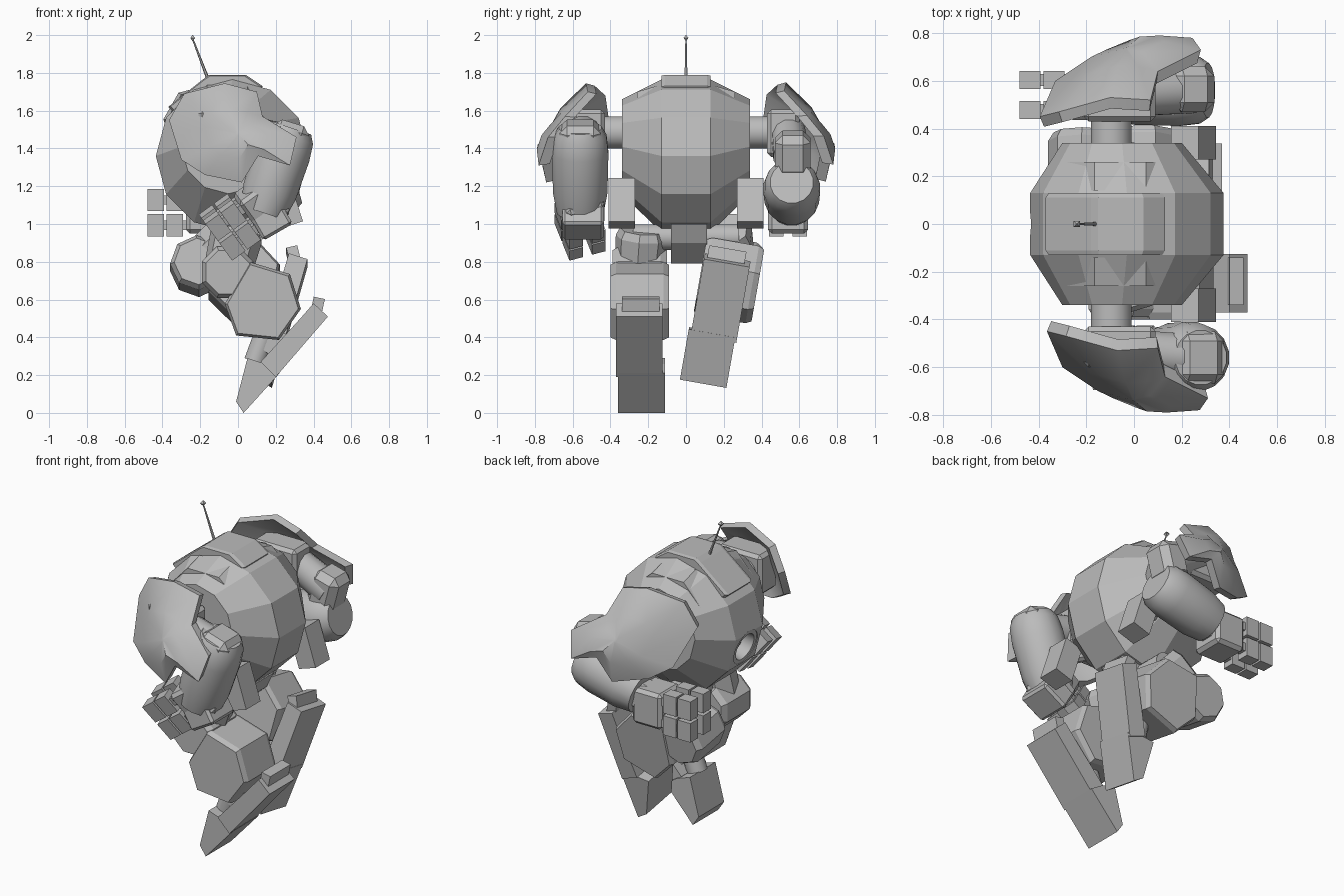
import bpy, bmesh
from math import sin, cos, pi, radians
from mathutils import Matrix, Vector

cube = bpy.data.objects.get("Cube")
if cube:
    bpy.data.objects.remove(cube, do_unlink=True)

grey = bpy.data.materials.new("plain_grey")
grey.use_nodes = True
grey.diffuse_color = (0.5, 0.5, 0.5, 1)
grey.node_tree.nodes["Principled BSDF"].inputs["Base Color"].default_value = (0.5, 0.5, 0.5, 1)
STILL = Matrix.Identity(4)


def finish(name, bm, smooth=0, pose=STILL):
    bm.transform(pose)
    bmesh.ops.recalc_face_normals(bm, faces=bm.faces)
    mesh = bpy.data.meshes.new(name)
    bm.to_mesh(mesh)
    bm.free()
    mesh.materials.append(grey)
    if smooth:
        mesh.shade_smooth()
        mesh.set_sharp_from_angle(angle=radians(smooth))
    ob = bpy.data.objects.new(name, mesh)
    bpy.context.collection.objects.link(ob)
    return ob


def loft(name, rings, smooth=0, pose=STILL, closed=False):
    """Skin a row of equal rings; cap the ends or join them in a loop."""
    bm = bmesh.new()
    rows = [[bm.verts.new(p) for p in ring] for ring in rings]
    n = len(rows[0])
    pairs = list(zip(rows, rows[1:])) + ([(rows[-1], rows[0])] if closed else [])
    for a, b in pairs:
        for i in range(n):
            j = (i + 1) % n
            bm.faces.new((a[i], a[j], b[j], b[i]))
    if not closed:
        bm.faces.new(rows[0])
        bm.faces.new(rows[-1])
    return finish(name, bm, smooth, pose)


def prism(name, pts, y0, y1, pose=STILL, inset=1.0, lip=0.0):
    """Side profile in x and z, drawn out along y, with optional chamfered ends."""
    cx = sum(p[0] for p in pts) / len(pts)
    cz = sum(p[1] for p in pts) / len(pts)

    def ring(y, k):
        return [(cx + (x - cx) * k, y, cz + (z - cz) * k) for x, z in pts]
    rings = [ring(y0, inset), ring(y1, inset)]
    if lip:
        rings[1:1] = [ring(y0 + lip, 1), ring(y1 - lip, 1)]
    return loft(name, rings, 0, pose)


def drum(name, start, end, profile, sides=16, smooth=35, pose=STILL, closed=False):
    """Turned part from start to end; profile holds (fraction, radius)."""
    start, end = Vector(start), Vector(end)
    turn = (end - start).to_track_quat('Z', 'Y')
    rings = []
    for t, r in profile:
        mid = start.lerp(end, t)
        rings.append([mid + turn @ Vector((r * cos(a), r * sin(a), 0))
                      for a in (2 * pi * (i + 0.5) / sides for i in range(sides))])
    return loft(name, rings, smooth, pose, closed)


def box(name, centre, size, pose=STILL, tilt=0, bevel=0):
    bm = bmesh.new()
    bmesh.ops.create_cube(bm, size=1)
    bmesh.ops.scale(bm, vec=size, verts=bm.verts)
    if bevel:
        bmesh.ops.bevel(bm, geom=bm.edges[:], offset=bevel, segments=1, affect='EDGES')
    place = Matrix.Translation(centre) @ Matrix.Rotation(radians(tilt), 4, 'Y')
    return finish(name, bm, 0, pose @ place)


# Body: twelve-sided drum across y with tapered ends
def body_ring(y, r, x, z):
    return [(x + r * cos(i * pi / 6), y, z + r * sin(i * pi / 6)) for i in range(12)]


body = loft("body", [body_ring(-0.34, 0.25, -0.05, 1.41), body_ring(-0.13, 0.405, -0.03, 1.36),
                     body_ring(0.13, 0.405, -0.03, 1.36), body_ring(0.34, 0.25, -0.05, 1.41)])
prism("top_hatch", [(-0.37, 1.62), (-0.18, 1.77), (-0.15, 1.79), (0.04, 1.79), (0.13, 1.73),
                    (0.08, 1.55), (-0.25, 1.5)], -0.13, 0.13, inset=0.95, lip=0.02)

# Round eye sunk into the face
cutter = drum("eye_cutter", (-0.52, 0, 1.235), (-0.33, 0, 1.285), [(0, 0.11), (1, 0.11)], 20, 0)
cutter.hide_render = True
cutter.hide_set(True)
cut = body.modifiers.new("eye_hole", 'BOOLEAN')
cut.object = cutter
cut.solver = 'EXACT'
drum("eye_ring", (-0.34, 0, 1.282), (-0.405, 0, 1.265),
     [(0, 0.075), (0, 0.11), (1, 0.11), (1, 0.085)], 20, closed=True)

# Antenna
drum("antenna_rod", (-0.16, 0, 1.77), (-0.24, 0, 1.98), [(0, 0.009), (1, 0.004)], 6)
drum("antenna_tip", (-0.24, 0, 1.97), (-0.24, 0, 2), [(0, 0.003), (0.5, 0.018), (1, 0.003)], 4, 0)

# Pelvis
prism("pelvis", [(-0.16, 1.02), (0.17, 1.0), (0.12, 0.9), (0, 0.79), (-0.1, 0.81)], -0.08, 0.11)
drum("hip_axle", (0, -0.28, 0.93), (0, 0.28, 0.93), [(0, 0.07), (1, 0.07)])

# Shoulder shield outline, given for the +y side
RIM = [(-0.365, 0.45, 1.55), (-0.285, 0.47, 1.69), (-0.07, 0.53, 1.745), (0.1, 0.52, 1.7),
       (0.13, 0.64, 1.57), (0.31, 0.73, 1.46), (0.275, 0.78, 1.31), (0.106, 0.77, 1.36),
       (0.02, 0.74, 1.22), (-0.175, 0.66, 1.26), (-0.3, 0.6, 1.34)]


def shield(name, side, shift, lift):
    centre = Vector((0, 0.74, 1.48))
    rings = []
    for depth, steps in ((0, (0.04, 0.5, 1)), (0.06, (0.95, 0.5, 0.04))):
        for k in steps:
            ring = [centre.lerp(Vector(p), k) for p in RIM]
            push = 0.03 * (1 - abs(2 * k - 1)) - depth
            rings.append([(p.x + shift, side * (p.y + push), p.z + lift) for p in ring])
    loft(name, rings, 38)


def hand(label, pose):
    """Palm with a two by two set of jointed fingers reaching along -x."""
    box(label + "_palm", (0.02, 0, 0), (0.2, 0.21, 0.22), pose, bevel=0.02)
    for row in (-1, 1):
        for col in (-1, 1):
            y, z = col * 0.063, row * 0.067
            box(label + "_finger_joint", (-0.16, y, z), (0.18, 0.05, 0.05), pose)
            for part in range(2):
                box(label + "_finger", (-0.14 - part * 0.1, y, z), (0.088, 0.076, 0.118), pose)


# Paired shoulders, vents and hip flaps
VENT = [(-0.29, 1.6), (-0.165, 1.735), (0.05, 1.735), (0.16, 1.64), (0, 1.5)]
for side, label in ((-1, "right"), (1, "left")):
    drum(label + "_shoulder_axle", (-0.095, side * 0.3, 1.485), (-0.095, side * 0.46, 1.485),
         [(0, 0.087), (1, 0.087)])
    box(label + "_shoulder_block", (-0.06, side * 0.515, 1.48), (0.3, 0.17, 0.25), bevel=0.02)
    loft(label + "_top_vent", [[(x, side * y, z - drop) for x, z in VENT]
                               for y, drop in ((0.14, 0), (0.26, 0.035))])
    box(label + "_hip_flap", (0.25, side * 0.34, 1.11), (0.12, 0.14, 0.24), tilt=-18)
    drum(label + "_flap_strut", (0.05, side * 0.28, 1.22), (0.24, side * 0.33, 1.13), [(0, 0.03), (1, 0.03)], 8)
shield("right_shoulder_shield", -1, 0, 0)
shield("left_shoulder_shield", 1, -0.03, 0.005)

# Right arm, hanging behind with the hand turned down
SLEEVE = [(0, 0.115), (0.1, 0.142), (0.3, 0.152), (0.75, 0.147), (1, 0.125)]
drum("right_upper_arm", (0, -0.54, 1.49), (0.26, -0.56, 1.43), [(0, 0.1), (1, 0.1)], 12)
box("right_elbow", (0.26, -0.56, 1.43), (0.2, 0.22, 0.22), tilt=17, bevel=0.04)
drum("right_forearm", (0.28, -0.56, 1.51), (0.13, -0.56, 1.06), SLEEVE, 16)
drum("right_wrist", (0.15, -0.55, 1.15), (0.09, -0.55, 1.06), [(0, 0.09), (1, 0.09)], 8, 0)
hand("right", Matrix.Translation((0.11, -0.56, 1.095)) @ Matrix.Rotation(radians(-36), 4, 'Y')
     @ Matrix.Rotation(radians(18), 4, 'X'))
box("right_wrist_guard", (0.17, -0.545, 1.03), (0.18, 0.22, 0.17), tilt=-30, bevel=0.015)

# Left arm, reaching forward
drum("left_upper_arm", (0, 0.54, 1.5), (0.24, 0.56, 1.36), [(0, 0.09), (1, 0.1)], 12)
box("left_elbow", (0.23, 0.565, 1.37), (0.18, 0.19, 0.23), tilt=15, bevel=0.04)
drum("left_forearm", (0.31, 0.56, 1.22), (-0.09, 0.56, 1.11), SLEEVE, 16)
drum("left_wrist", (-0.06, 0.55, 1.1), (-0.2, 0.54, 1.06), [(0, 0.1), (1, 0.09)], 8, 0)
hand("left", Matrix.Translation((-0.195, 0.54, 1.06)))

# Lower leg profiles, in the right leg's stance
SHIN = [(0.06, 0.8), (0.275, 0.735), (0.333, 0.55), (0.217, 0.386), (-0.01, 0.41), (-0.07, 0.577)]
TOE = [(0.03, 0), (-0.01, 0.06), (0.05, 0.29), (0.14, 0.26), (0.22, 0.21)]
HEEL = [(0.12, 0.27), (0.2, 0.19), (0.476, 0.51), (0.4, 0.58), (0.33, 0.5)]
KNEE = [(0, 0.125), (0.12, 0.147), (0.88, 0.147), (1, 0.125)]


def lower_leg(label, pose, lean_out):
    prism(label + "_shin", SHIN, -0.4 + lean_out, -0.09 + lean_out, pose, 0.93, 0.03)
    drum(label + "_knee", (-0.055, -0.39 + lean_out, 0.745), (-0.055, -0.1 + lean_out, 0.745),
         KNEE, 8, 0, pose)
    drum(label + "_ankle", (0.16, -0.24, 0.46), (0.09, -0.24, 0.27), [(0, 0.06), (1, 0.06)], pose=pose)
    prism(label + "_toe", TOE, -0.36, -0.11, pose)
    prism(label + "_heel", HEEL, -0.37, -0.125, pose)
    box(label + "_heel_tab", (0.42, -0.24, 0.56), (0.06, 0.2, 0.1), pose, tilt=12)
    box(label + "_foot_brace", (0.2, -0.24, 0.37), (0.09, 0.11, 0.14), pose, tilt=40)


# Right leg stands; left leg is swung back and leans outwards
lower_leg("right", STILL, 0)
swing = (Matrix.Translation((0.17, 0.09, 0.15)) @ Matrix.Rotation(radians(-10), 4, 'X')
         @ Matrix.Rotation(radians(-25), 4, 'Y') @ Matrix.Scale(-1, 4, (0, 1, 0))
         @ Matrix.Translation((-0.02, 0.235, 0)))
lower_leg("left", swing, -0.03)

# Thighs from the hips down to the knees
for label, hip, knee in (("right", -0.23, (-0.05, -0.245, 0.77)), ("left", 0.21, (-0.2, 0.24, 0.79))):
    drum(label + "_thigh", (0, hip, 0.97), knee, [(0, 0.12), (0.2, 0.14), (1, 0.13)], 8, 0)
